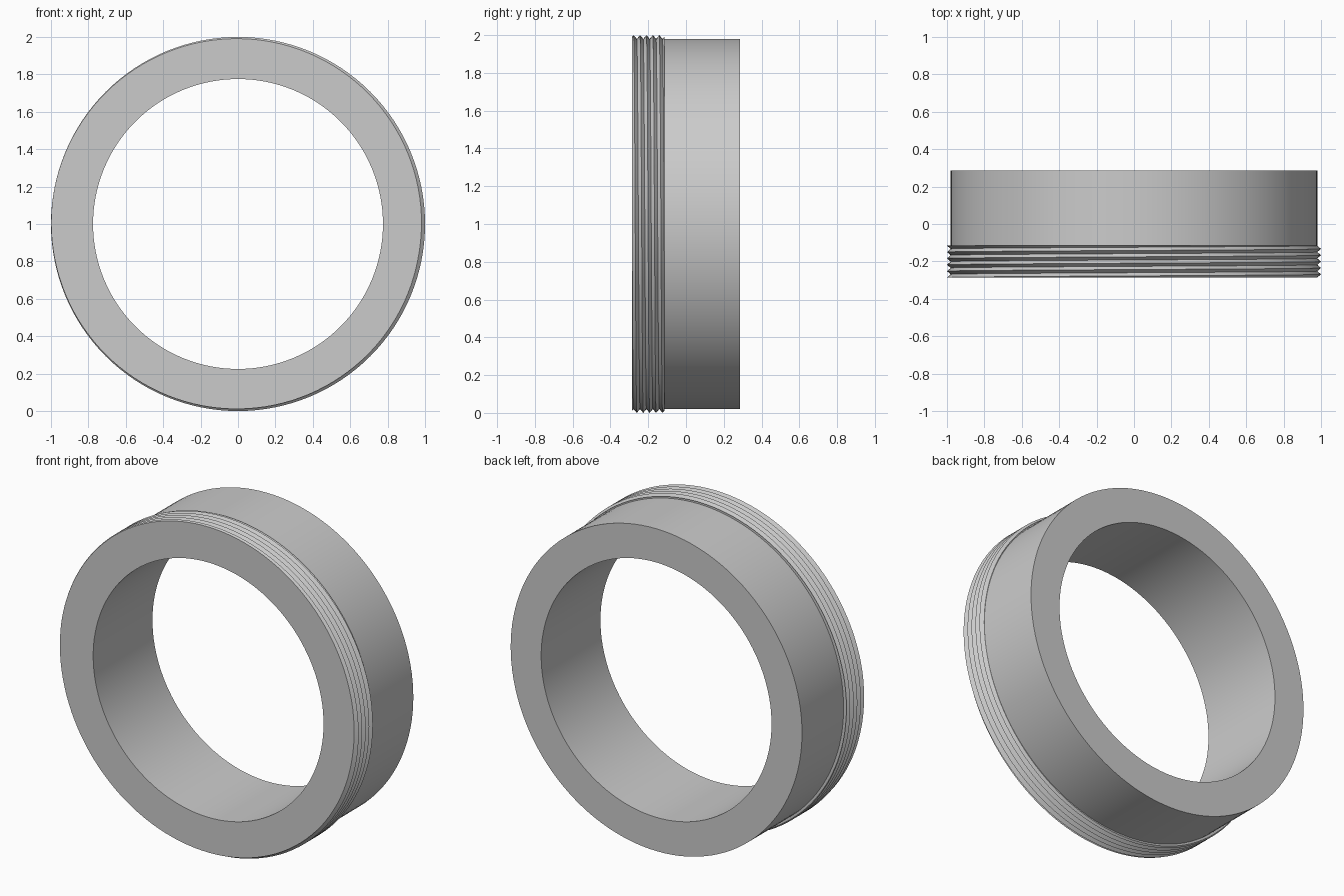
import bpy, bmesh, math

if "Cube" in bpy.data.objects:
    bpy.data.objects.remove(bpy.data.objects["Cube"])

SEG = 128
INNER, BODY, CREST = 0.775, 0.98, 1.0
FRONT, THREAD_END, BACK = -0.285, -0.115, 0.285
PITCH = (THREAD_END - FRONT) / 5
START = math.radians(100)      # clockwise from the top, where the thread root meets the front

mat = bpy.data.materials.new("plain_grey")
mat.diffuse_color = (0.6, 0.6, 0.6, 1)
mat.use_nodes = True
mat.node_tree.nodes["Principled BSDF"].inputs["Base Color"].default_value = mat.diffuse_color


def thread_radius(y, a):
    f = ((y - FRONT) / PITCH - (a - START) / math.tau) % 1.0
    return BODY + (CREST - BODY) * (1 - abs(2 * f - 1))


def profile(a):
    # closed cross-section: bore, helical thread clipped to its span, plain body
    pts = [(INNER, FRONT)]
    for k in range(-4, 14):
        y = FRONT + PITCH * (k / 2 + (a - START) / math.tau)
        y = min(max(y, FRONT), THREAD_END)
        pts.append((thread_radius(y, a), y))
    pts += [(BODY, THREAD_END), (BODY, BACK), (INNER, BACK)]
    return pts


# threaded ring swept round the y axis
bm = bmesh.new()
cols = []
for i in range(SEG + 1):
    a = math.tau * i / SEG
    cols.append([bm.verts.new((r * math.sin(a), y, 1 + r * math.cos(a)))
                 for r, y in profile(a)])
n = len(cols[0])
for c, d in zip(cols, cols[1:]):
    for j in range(n):
        k = (j + 1) % n
        bm.faces.new((c[j], c[k], d[k], d[j]))
bmesh.ops.remove_doubles(bm, verts=bm.verts[:], dist=1e-5)
bmesh.ops.recalc_face_normals(bm, faces=bm.faces[:])

mesh = bpy.data.meshes.new("threaded_ring")
bm.to_mesh(mesh)
bm.free()
mesh.materials.append(mat)
ring = bpy.data.objects.new("threaded_ring", mesh)
bpy.context.collection.objects.link(ring)
bpy.context.view_layer.objects.active = ring
ring.select_set(True)
bpy.ops.object.shade_smooth_by_angle(angle=math.radians(30))
